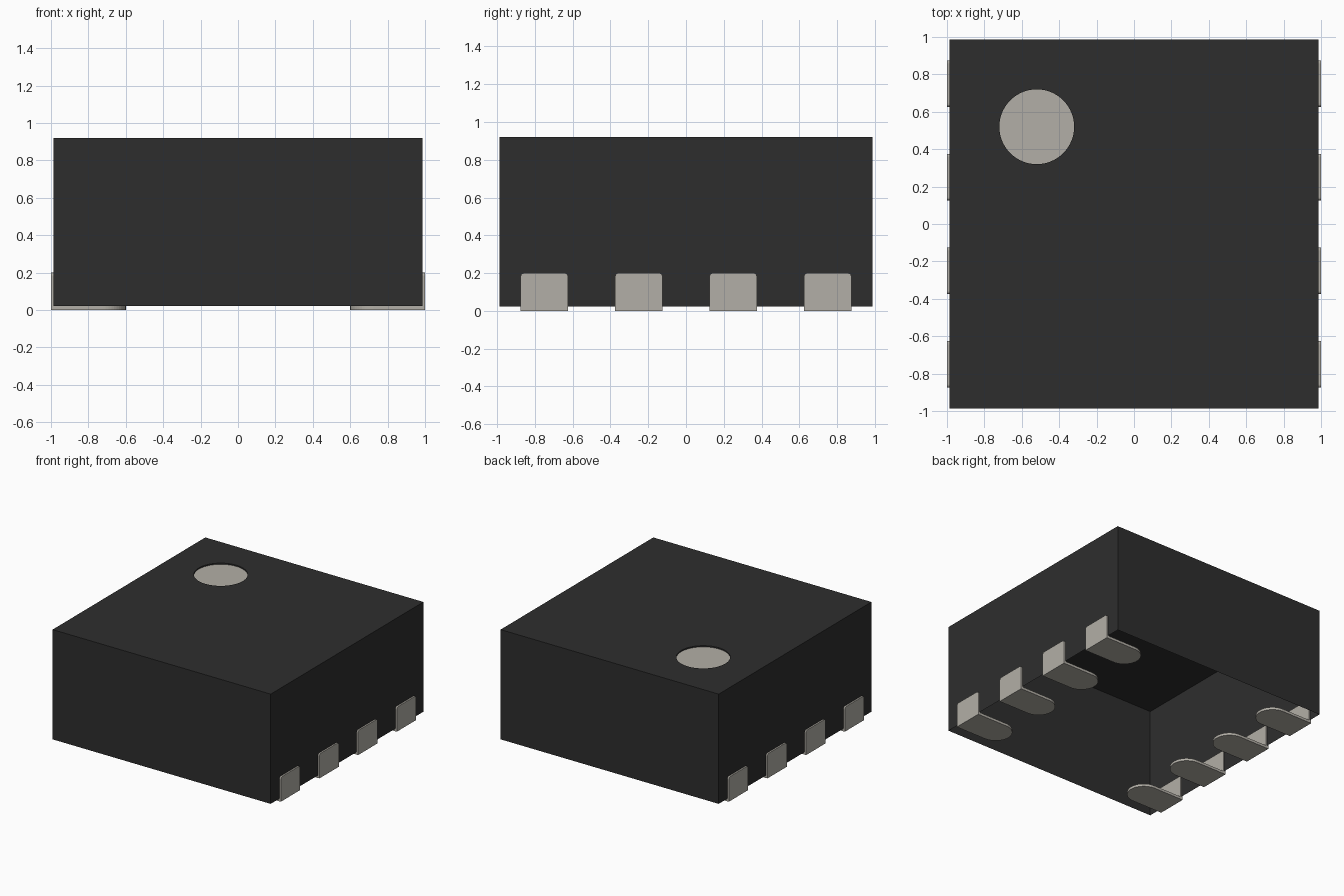
import bpy, bmesh
from math import pi, sin, cos
from mathutils import Vector

cube = bpy.data.objects.get("Cube")
if cube:
    bpy.data.objects.remove(cube, do_unlink=True)


def material(name, rgb):
    mat = bpy.data.materials.new(name)
    mat.use_nodes = True
    mat.diffuse_color = (*rgb, 1)
    bsdf = next(n for n in mat.node_tree.nodes if n.type == 'BSDF_PRINCIPLED')
    bsdf.inputs["Base Color"].default_value = (*rgb, 1)
    return mat


DARK = material("dark plastic", (0.027, 0.027, 0.027))
METAL = material("pale metal", (0.45, 0.43, 0.385))


def add_object(name, bm, mats):
    mesh = bpy.data.meshes.new(name)
    bm.to_mesh(mesh)
    bm.free()
    for mat in mats:
        mesh.materials.append(mat)
    obj = bpy.data.objects.new(name, mesh)
    bpy.context.collection.objects.link(obj)
    return obj


def arc(cx, cy, radius, start, end, steps):
    angles = [start + (end - start) * i / steps for i in range(steps + 1)]
    return [(cx + radius * cos(a), cy + radius * sin(a)) for a in angles]


def prism(bm, points, offset):
    face = bm.faces.new([bm.verts.new(p) for p in points])
    ext = bmesh.ops.extrude_face_region(bm, geom=[face], use_keep_orig=True)
    verts = [v for v in ext["geom"] if isinstance(v, bmesh.types.BMVert)]
    bmesh.ops.translate(bm, verts=verts, vec=Vector(offset))


def ring(bm, points, z):
    verts = [bm.verts.new((x, y, z)) for x, y in points]
    return verts, [bm.edges.new((verts[i - 1], verts[i])) for i in range(len(verts))]


# Body: thin shell open underneath, with a shallow round marker recess on top
HALF, TOP, BASE, RECESS = 0.987, 0.92, 0.022, 0.01
bm = bmesh.new()
corners = [(-HALF, -HALF), (HALF, -HALF), (HALF, HALF), (-HALF, HALF)]
circle = arc(-0.52, 0.52, 0.2, 0, 2 * pi, 64)[:-1]
rim, rim_edges = ring(bm, corners, TOP)
hole, hole_edges = ring(bm, circle, TOP)
bmesh.ops.triangle_fill(bm, edges=rim_edges + hole_edges, use_beauty=True, normal=(0, 0, 1))
foot = [bm.verts.new((x, y, BASE)) for x, y in corners]
floor = [bm.verts.new((x, y, TOP - RECESS)) for x, y in circle]
for upper, lower in ((rim, foot), (hole, floor)):
    for i in range(len(upper)):
        bm.faces.new((lower[i - 1], lower[i], upper[i], upper[i - 1]))
marker = bm.faces.new(floor)
marker.material_index = 1
bmesh.ops.recalc_face_normals(bm, faces=bm.faces[:])
marker.normal_update()
if marker.normal.z < 0:
    bmesh.ops.reverse_faces(bm, faces=bm.faces[:])
add_object("body_shell", bm, (DARK, METAL))

# Contacts: round-ended tongue underneath plus an upright plate on the side
WIDTH, THICK, HEIGHT, CORNER = 0.125, 0.021, 0.2, 0.018
tongue = [(1, -WIDTH), (1, WIDTH)] + arc(0.6 + WIDTH, 0, WIDTH, pi / 2, 3 * pi / 2, 24)
plate = [(-WIDTH, THICK), (WIDTH, THICK)]
plate += arc(WIDTH - CORNER, HEIGHT - CORNER, CORNER, 0, pi / 2, 5)
plate += arc(CORNER - WIDTH, HEIGHT - CORNER, CORNER, pi / 2, pi, 5)

for side, label in ((1, "left"), (-1, "right")):
    for i in range(4):
        y0 = -0.75 + 0.5 * i
        bm = bmesh.new()
        prism(bm, [(side * x, y + y0, 0) for x, y in tongue], (0, 0, THICK))
        prism(bm, [(side, y + y0, z) for y, z in plate], (-side * THICK, 0, 0))
        bmesh.ops.recalc_face_normals(bm, faces=bm.faces[:])
        add_object(f"{label}_contact_{i + 1}", bm, (METAL,))
